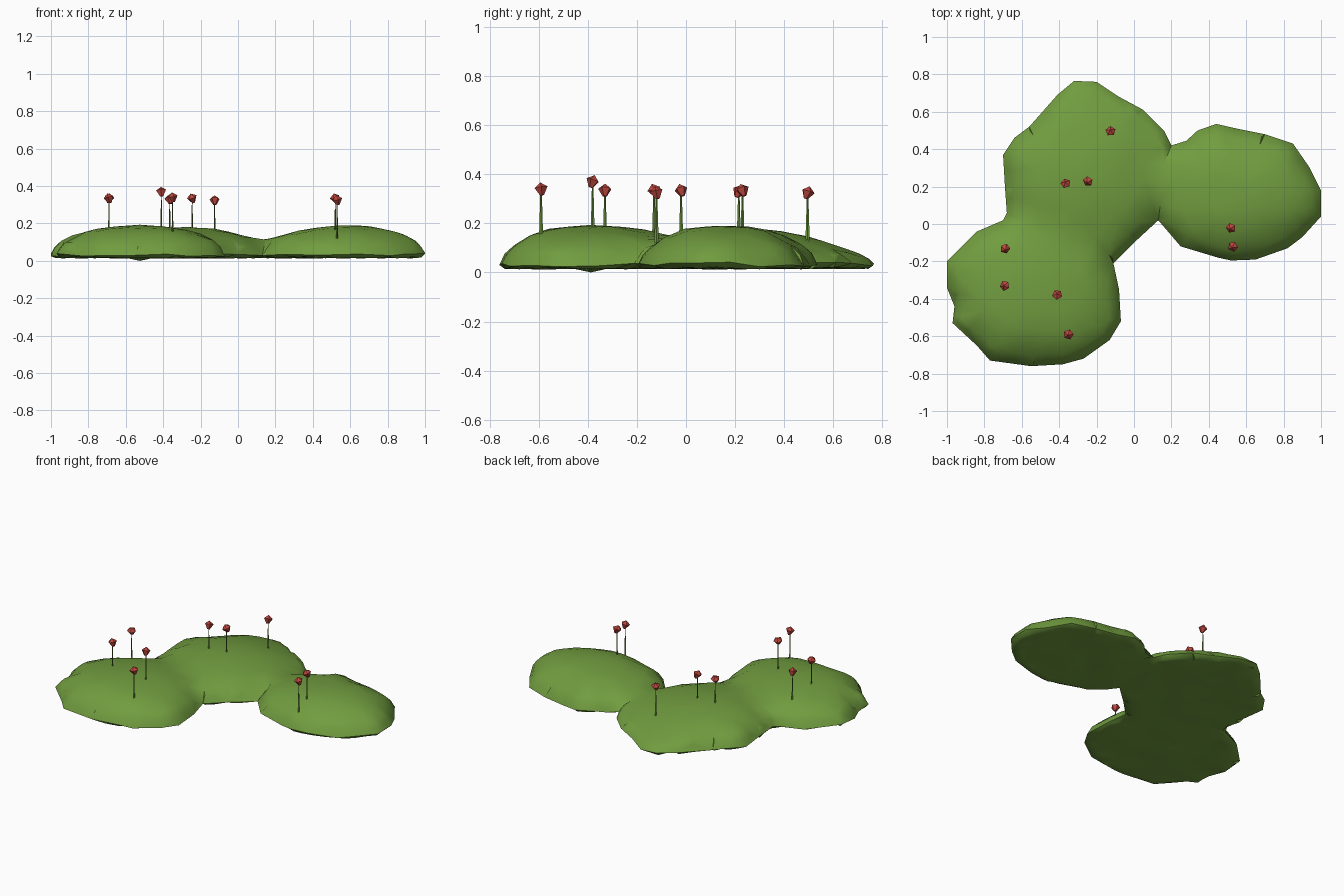
import bpy, bmesh, math, random
from mathutils import Matrix, Vector
from mathutils.geometry import delaunay_2d_cdt, intersect_point_line

random.seed(4)
cube = bpy.data.objects.get("Cube")
if cube:
    bpy.data.objects.remove(cube, do_unlink=True)


def material(name, rgb):
    m = bpy.data.materials.new(name)
    m.use_nodes = True
    m.diffuse_color = (*rgb, 1)
    m.node_tree.nodes["Principled BSDF"].inputs["Base Color"].default_value = (*rgb, 1)
    return m


GREEN = material("leaf green", (0.165, 0.335, 0.05))
RED = material("petal red", (0.52, 0.065, 0.05))


def finish(name, bm, mat, smooth=None):
    bmesh.ops.recalc_face_normals(bm, faces=bm.faces)
    mesh = bpy.data.meshes.new(name)
    bm.to_mesh(mesh)
    bm.free()
    mesh.materials.append(mat)
    obj = bpy.data.objects.new(name, mesh)
    bpy.context.collection.objects.link(obj)
    if smooth:
        bpy.ops.object.select_all(action="DESELECT")
        obj.select_set(True)
        bpy.context.view_layer.objects.active = obj
        bpy.ops.object.shade_smooth_by_angle(angle=math.radians(smooth))


# Outline of the three joined mounds, counter-clockwise
OUTLINE = [Vector(p) for p in (
    (.13, .02), (.25, -.12), (.45, -.18), (.52, -.195), (.65, -.19), (.82, -.13), (.9, -.07),
    (1, .04), (1, .18), (.94, .3), (.85, .43), (.7, .48), (.55, .51), (.44, .535), (.34, .5),
    (.28, .445), (.2, .42), (.16, .5), (.05, .61), (-.08, .68), (-.2, .76), (-.32, .765),
    (-.41, .69), (-.56, .52), (-.64, .46), (-.7, .37), (-.69, .2), (-.68, .06), (-.7, .02),
    (-.84, -.04), (-1, -.2), (-1, -.34), (-.96, -.44), (-.97, -.53), (-.84, -.65),
    (-.77, -.73), (-.55, -.76), (-.38, -.75), (-.27, -.72), (-.13, -.62), (-.07, -.52),
    (-.08, -.35), (-.11, -.21), (0, -.1))]
SIDES = list(zip(OUTLINE, OUTLINE[1:] + OUTLINE[:1]))

# Crown of each mound: x, y, height, fall-off
CROWNS = [(-.53, -.38, .193, .45), (-.28, .22, .18, .45), (.58, .17, .19, .45)]
# Height limit by distance from the outline
EDGE = [(0, .035), (.02, .075), (.055, .108), (.11, .145), (.25, .2), (9, .2)]


def edge_distance(p):
    best = 9
    for a, b in SIDES:
        t = min(1, max(0, intersect_point_line(p, a, b)[1]))
        best = min(best, (p - a.lerp(b, t)).length)
    return best


def inside(p):
    odd = False
    for a, b in SIDES:
        if (a.y > p.y) != (b.y > p.y) and p.x < a.x + (p.y - a.y) * (b.x - a.x) / (b.y - a.y):
            odd = not odd
    return odd


def ground_height(p):
    """Soft maximum of the domes, held down near the outline."""
    domes = [h - k * (p - Vector((x, y))).length_squared for x, y, h, k in CROWNS]
    dome = math.log(sum(math.exp(60 * d) for d in domes)) / 60
    d = edge_distance(p)
    for (d0, h0), (d1, h1) in zip(EDGE, EDGE[1:]):
        if d <= d1:
            return max(.034, min(dome, h0 + (h1 - h0) * (d - d0) / (d1 - d0)))


def build_mounds():
    points = list(OUTLINE)
    # Two bands of points following the rim
    for a, b in SIDES:
        normal = Vector((a.y - b.y, b.x - a.x)).normalized()
        for inset in (.02, .055):
            for t in (.1, .5):
                p = a.lerp(b, t) + normal * inset * random.uniform(.85, 1.15)
                if inside(p) and edge_distance(p) > inset * .7:
                    points.append(p)
    # Loose staggered grid over the middle
    step = .08
    for j in range(-10, 11):
        for i in range(-13, 14):
            p = Vector(((i + j % 2 / 2 + random.uniform(-.2, .2)) * step,
                        (j + random.uniform(-.2, .2)) * step))
            if inside(p) and edge_distance(p) > .09:
                points.append(p)
    flat, _, faces, *_ = delaunay_2d_cdt(points, [], [list(range(len(OUTLINE)))], 1, 1e-5)
    bm = bmesh.new()
    top, under = [], []
    for p in flat:
        on_rim = edge_distance(p) < .001
        z = random.uniform(.022, .042) if on_rim else ground_height(p) + random.uniform(-.003, .003)
        top.append(bm.verts.new((p.x, p.y, z)))
        under.append(top[-1] if on_rim else
                     bm.verts.new((p.x, p.y, .018 + random.uniform(-.006, .006))))
    bm.verts.ensure_lookup_table()
    min(under, key=lambda v: v.co.z).co.z = 0
    for f in faces:
        bm.faces.new([top[i] for i in f])
        if any(top[i] is not under[i] for i in f):
            bm.faces.new([under[i] for i in reversed(f)])
    finish("grassy_mounds", bm, GREEN, 50)


def flower(index, x, y, z):
    # Thin tapered stem, wider front to back
    bm = bmesh.new()
    bottom, top = .12, z - .01
    bmesh.ops.create_cone(bm, cap_ends=True, segments=4, radius1=.009, radius2=.003,
                          depth=top - bottom)
    bm.transform(Matrix.Translation((x, y, (bottom + top) / 2)) @ Matrix.Diagonal((.6, 1, 1, 1)))
    finish(f"flower_stem_{index}", bm, GREEN)
    # Faceted five-sided bud with a low cap, tilted
    bm = bmesh.new()
    low, high = [[bm.verts.new((r * math.cos(a), r * math.sin(a), h))
                  for a in (k * math.tau / 5 for k in range(5))]
                 for r, h in ((.009, -.026), (.028, .006))]
    tip = bm.verts.new((0, 0, .027))
    for k in range(5):
        n = (k + 1) % 5
        bm.faces.new((low[k], low[n], high[n], high[k]))
        bm.faces.new((high[k], high[n], tip))
    bm.faces.new(low)
    turn = (Matrix.Rotation(random.uniform(-.4, .4), 4, "X")
            @ Matrix.Rotation(random.uniform(-.4, .4), 4, "Y")
            @ Matrix.Rotation(random.uniform(0, 6), 4, "Z"))
    bm.transform(Matrix.Translation((x, y, z)) @ turn)
    finish(f"flower_bud_{index}", bm, RED)


build_mounds()
for i, spot in enumerate([(-.125, .495, .325), (-.365, .215, .33), (-.245, .23, .335),
                          (-.69, -.13, .335), (-.69, -.33, .335), (-.41, -.38, .37),
                          (-.35, -.59, .34), (.52, -.02, .335), (.53, -.12, .325)]):
    flower(i + 1, *spot)
